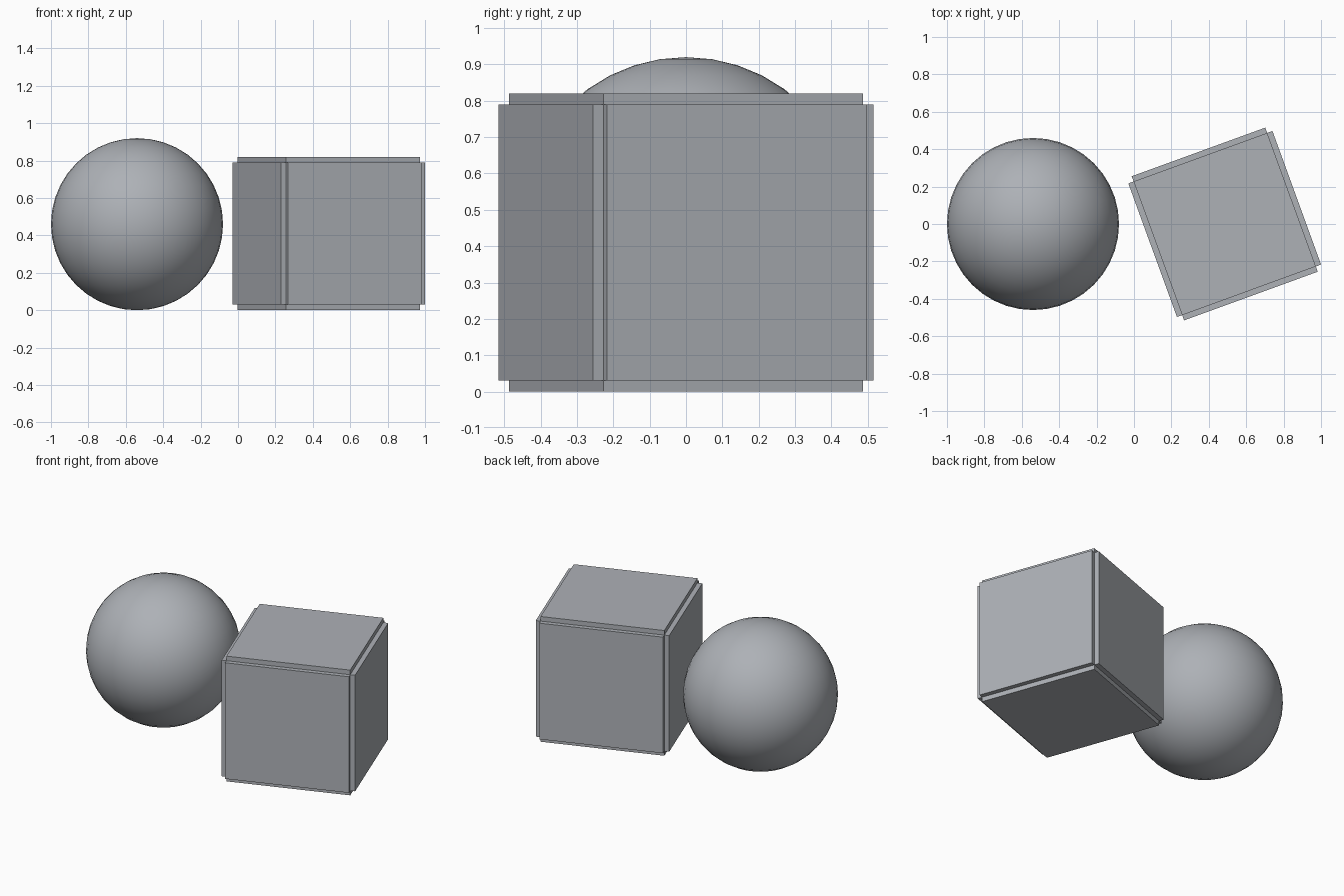
import bpy, bmesh, math

if "Cube" in bpy.data.objects:
    bpy.data.objects.remove(bpy.data.objects["Cube"])

grey = bpy.data.materials.new("cool grey")
grey.diffuse_color = (0.42, 0.44, 0.47, 1.0)
grey.use_nodes = True
grey.node_tree.nodes["Principled BSDF"].inputs["Base Color"].default_value = grey.diffuse_color

# Smooth ball
RADIUS = 0.46
bpy.ops.mesh.primitive_uv_sphere_add(segments=40, ring_count=20, radius=RADIUS,
                                     location=(-0.54, 0, RADIUS))
ball = bpy.context.object
ball.name = "ball"
ball.data.materials.append(grey)
bpy.ops.object.shade_smooth_by_angle()

# Turned cube, each face raised into a shallow panel so the edges are notched
SIDE, RAISE = 0.76, 0.03
bm = bmesh.new()
bmesh.ops.create_cube(bm, size=SIDE)
normals = [f.normal.copy() for f in bm.faces]
result = bmesh.ops.extrude_discrete_faces(bm, faces=bm.faces[:])
for face in result["faces"]:
    bmesh.ops.translate(bm, verts=face.verts, vec=face.normal * RAISE)
mesh = bpy.data.meshes.new("panelled_cube")
bm.to_mesh(mesh)
bm.free()
mesh.materials.append(grey)
cube = bpy.data.objects.new("panelled_cube", mesh)
cube.location = (0.485, 0, SIDE / 2 + RAISE)
cube.rotation_euler.z = math.radians(20)
bpy.context.collection.objects.link(cube)
